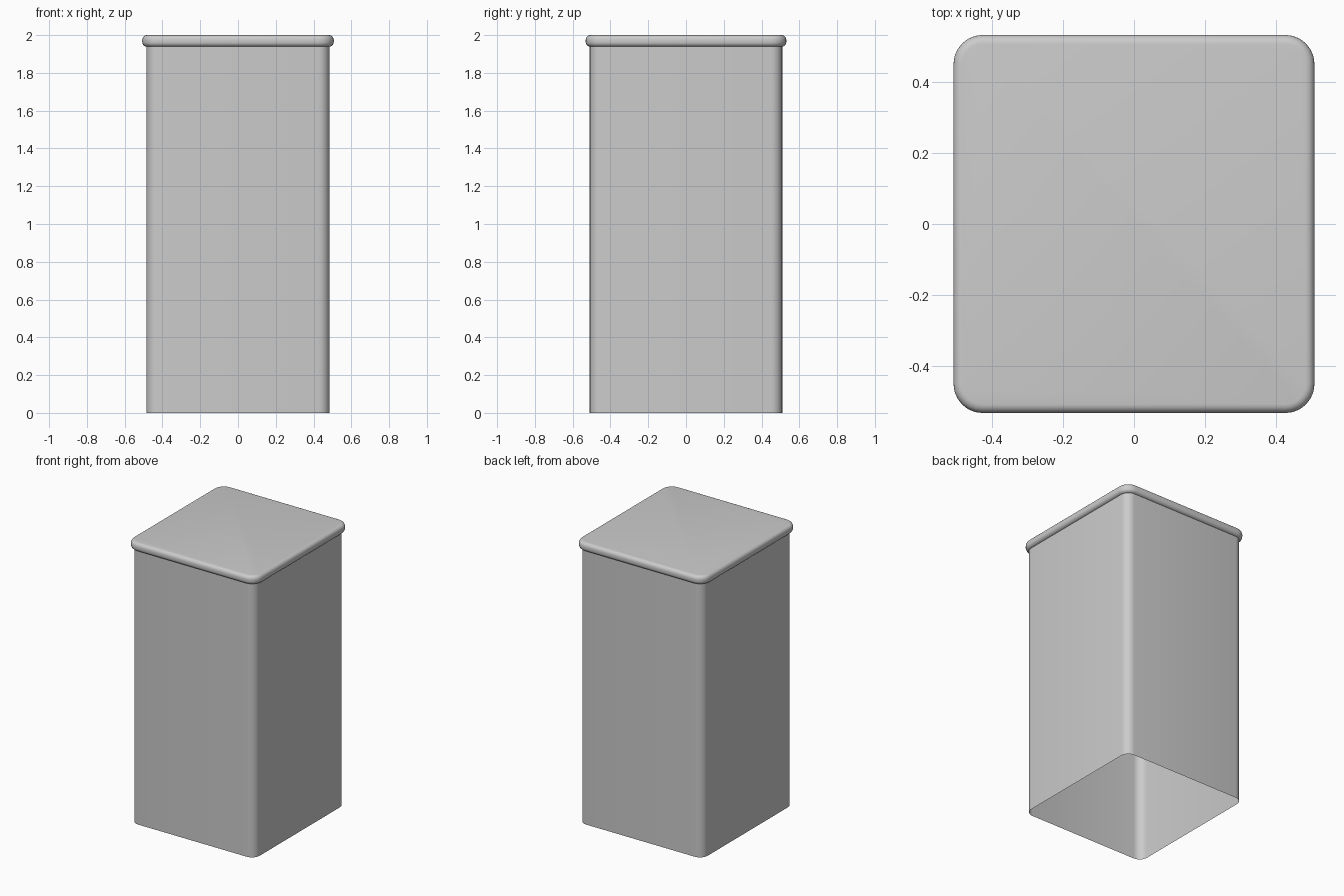
import bpy, bmesh, math

if "Cube" in bpy.data.objects:
    bpy.data.objects.remove(bpy.data.objects["Cube"])


def ring(bm, hx, hy, r, z, seg=6):
    """Loop of vertices around a rounded rectangle."""
    verts = []
    for k, (sx, sy) in enumerate([(1, 1), (-1, 1), (-1, -1), (1, -1)]):
        for i in range(seg + 1):
            a = math.pi / 2 * (k + i / seg)
            verts.append(bm.verts.new((sx * (hx - r) + r * math.cos(a),
                                       sy * (hy - r) + r * math.sin(a), z)))
    return verts


def loft(name, hx, hy, r, profile, cap_top=False):
    """Skin rounded rectangles along a profile of (inset, z) points."""
    bm = bmesh.new()
    rings = [ring(bm, hx - d, hy - d, r - d, z) for d, z in profile]
    n = len(rings[0])
    for low, high in zip(rings, rings[1:]):
        for i in range(n):
            j = (i + 1) % n
            bm.faces.new((low[i], low[j], high[j], high[i]))
    if cap_top:
        bm.faces.new(rings[-1])
    me = bpy.data.meshes.new(name)
    bm.to_mesh(me)
    bm.free()
    ob = bpy.data.objects.new(name, me)
    bpy.context.collection.objects.link(ob)
    bpy.context.view_layer.objects.active = ob
    ob.select_set(True)
    bpy.ops.object.shade_smooth_by_angle(angle=math.radians(40))
    ob.select_set(False)
    return ob


# Open-bottomed body walls
loft("bin_body", 0.485, 0.51, 0.06, [(0, 0), (0, 1.94)])

# Lid with rolled rim, its underside meeting the walls
R, Z0, Z1 = 0.025, 1.938, 2.0
rim = [(R - R * math.sin(math.radians(a)), Z0 + R - R * math.cos(math.radians(a)))
       for a in range(0, 91, 18)]
rim += [(R - R * math.cos(math.radians(a)), Z1 - R + R * math.sin(math.radians(a)))
        for a in range(0, 91, 18)]
loft("lid", 0.507, 0.531, 0.082, rim, cap_top=True)
